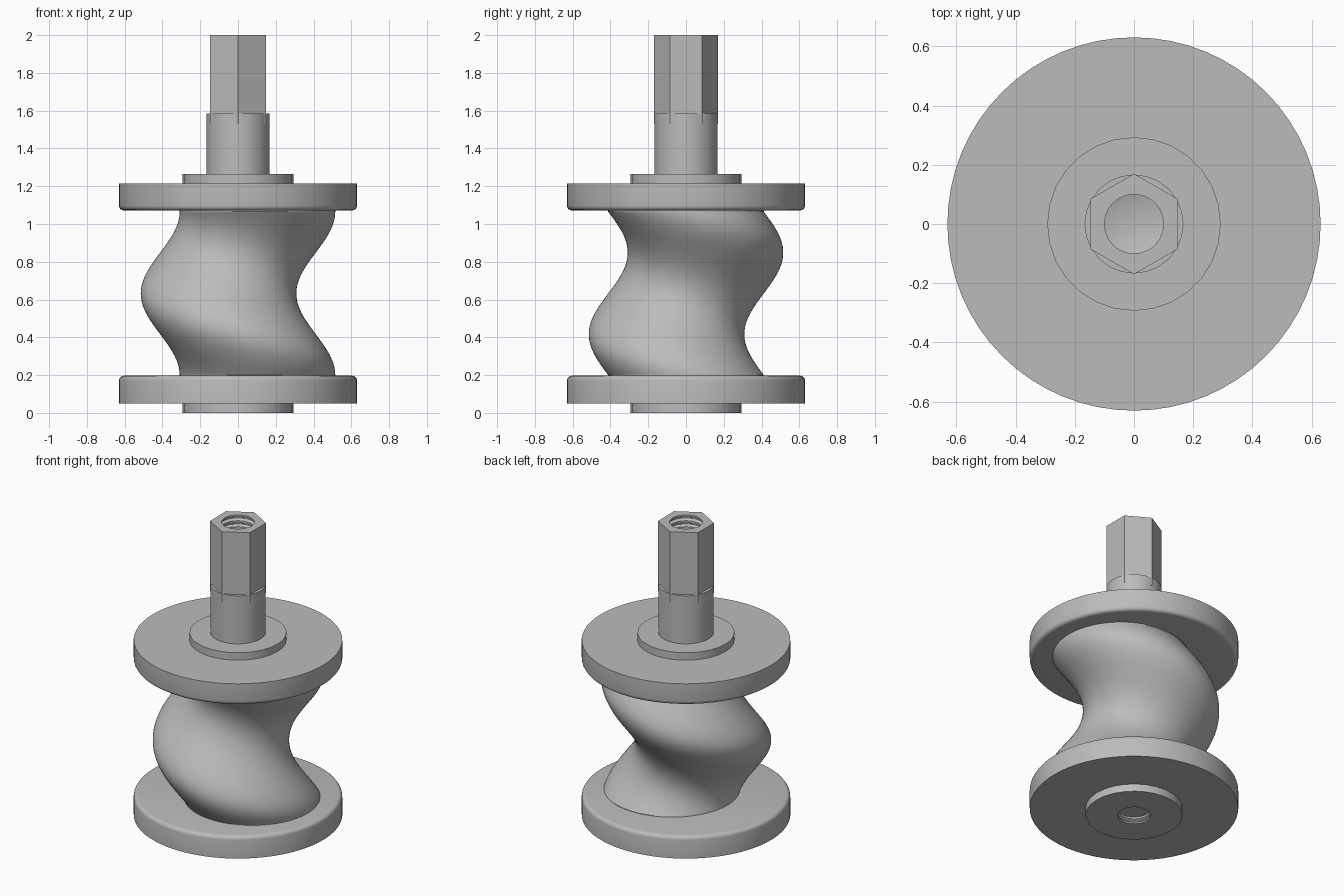
import bpy
import bmesh
from math import pi, cos, sin, radians

cube = bpy.data.objects.get("Cube")
if cube:
    bpy.data.objects.remove(cube, do_unlink=True)

# One plain grey finish for every part
steel = bpy.data.materials.new("plain_grey")
steel.use_nodes = True
GREY = (0.5, 0.5, 0.5, 1.0)
steel.diffuse_color = GREY
steel.node_tree.nodes["Principled BSDF"].inputs["Base Color"].default_value = GREY


def skin_rings(name, rings):
    """Join rings of points into a closed, smooth-shaded solid."""
    bm = bmesh.new()
    loops = [[bm.verts.new(p) for p in ring] for ring in rings]
    for a, b in zip(loops, loops[1:]):
        n = len(a)
        for i in range(n):
            j = (i + 1) % n
            bm.faces.new((a[i], a[j], b[j], b[i]))
    bm.faces.new(loops[0][::-1])
    bm.faces.new(loops[-1])
    bmesh.ops.recalc_face_normals(bm, faces=bm.faces[:])
    mesh = bpy.data.meshes.new(name)
    bm.to_mesh(mesh)
    bm.free()
    mesh.materials.append(steel)
    obj = bpy.data.objects.new(name, mesh)
    bpy.context.collection.objects.link(obj)
    bpy.ops.object.select_all(action='DESELECT')
    obj.select_set(True)
    bpy.context.view_layer.objects.active = obj
    bpy.ops.object.shade_smooth_by_angle(angle=radians(30))
    return obj


def round_ring(r, z, sides):
    return [(r * cos(2 * pi * i / sides), r * sin(2 * pi * i / sides), z)
            for i in range(sides)]


def hex_ring(flat, z, sides=24):
    """Hexagon with corners on the y axis, sampled to match a round ring."""
    ring = []
    for i in range(sides):
        a = 2 * pi * i / sides
        off = (a + pi / 6) % (pi / 3) - pi / 6
        r = flat / cos(off)
        ring.append((r * cos(a), r * sin(a), z))
    return ring


def lathe(name, profile, sides):
    return skin_rings(name, [round_ring(r, z, sides) for r, z in profile])


def thread_profile(mouth, step, turns):
    """Threaded bore from its mouth inward; step is the signed pitch."""
    rows = [(0.10, mouth)]
    for k in range(turns):
        z = mouth + step * k
        rows += [(0.10, z + step * 0.3), (0.118, z + step * 0.55),
                 (0.118, z + step * 0.7), (0.10, z + step * 0.95)]
    return rows


def fillet(r, z, size, sign):
    """Rounded rim running from the side wall to the flat face."""
    return [(r - size + size * cos(a), z + sign * size * (sin(a) - 1))
            for a in (pi / 8 * k for k in range(5))]


R_PLATE = 0.63

# Lower plate with rounded upper rim
lathe("lower_plate",
      [(0.2, 0.05), (R_PLATE, 0.05)] + fillet(R_PLATE, 0.197, 0.025, 1), 64)

# Lower boss with a threaded bore
bore = thread_profile(0.0, 0.035, 5)
lathe("lower_boss", bore[::-1] + [(0.293, 0.0), (0.293, 0.06)], 28)

# Upper plate with rounded lower rim
lathe("upper_plate",
      [(0.2, 1.215), (R_PLATE, 1.215)] + fillet(R_PLATE, 1.072, 0.025, -1), 64)

# Upper boss and round shaft
lathe("upper_boss", [(0.293, 1.2), (0.293, 1.265)], 28)
lathe("round_shaft", [(0.167, 1.25), (0.167, 1.585)], 24)

# Hexagonal drive end with a threaded bore
bore = [round_ring(r, z, 24) for r, z in thread_profile(2.0, -0.04, 10)]
skin_rings("hex_drive", [hex_ring(0.147, 1.53), hex_ring(0.147, 2.0)] + bore)

# Eccentric round body twisted one full turn clockwise
SIDES, LAYERS = 72, 110
RADIUS, OFFSET = 0.412, 0.103
Z0, Z1 = 0.2, 1.065


def eccentric_ring(turn, z):
    ring = []
    for i in range(SIDES):
        a = 2 * pi * i / SIDES + turn
        ring.append((OFFSET * cos(turn) + RADIUS * cos(a),
                     OFFSET * sin(turn) + RADIUS * sin(a), z))
    return ring


layers = [eccentric_ring(-2 * pi * k / LAYERS, Z0 + (Z1 - Z0) * k / LAYERS)
          for k in range(LAYERS + 1)]
skin_rings("twisted_body",
           [eccentric_ring(0, 0.18)] + layers + [eccentric_ring(0, 1.09)])
